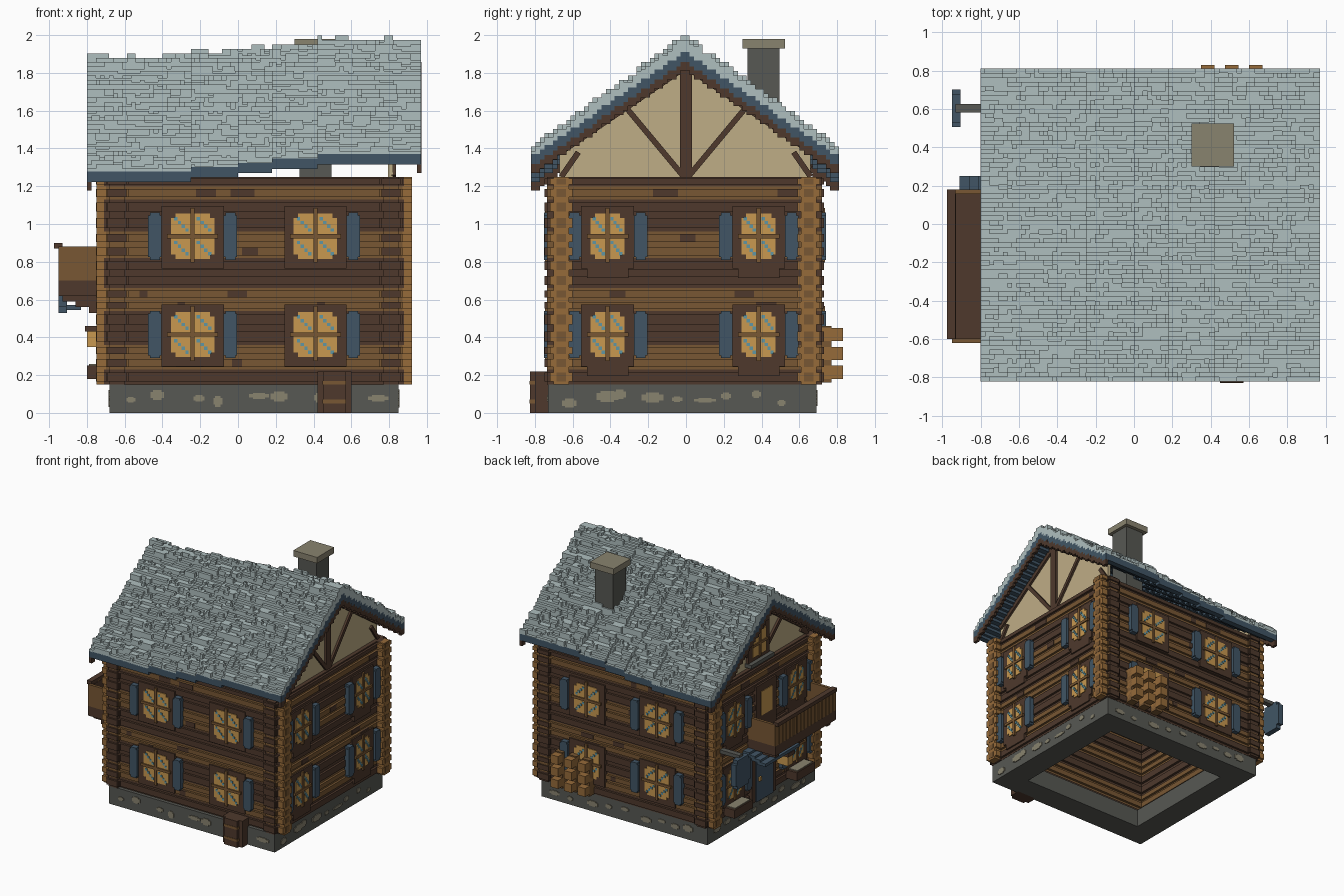
import bpy, bmesh, math, random
from mathutils import Matrix

random.seed(4)
if "Cube" in bpy.data.objects:
    bpy.data.objects.remove(bpy.data.objects["Cube"], do_unlink=True)

V = 0.0235  # block size
COLOURS = {"dark_wood": 0x4E392C, "mid_wood": 0x785733, "log_end": 0x966B3A, "plaster": 0xBFAD86,
           "slate_blue": 0x415565, "glass_amber": 0xC89850, "roof_grey": 0xAFBFBF,
           "pale_stone": 0x89836F, "grey_stone": 0x575853, "glint_blue": 0x5F96A5}


def linear(c):
    c /= 255
    return c / 12.92 if c < 0.04045 else ((c + 0.055) / 1.055) ** 2.4


MATS = {}
for key, h in COLOURS.items():
    m = bpy.data.materials.new(key)
    m.use_nodes = True
    col = [linear(h >> 16), linear(h >> 8 & 255), linear(h & 255), 1]
    m.diffuse_color = col
    m.node_tree.nodes["Principled BSDF"].inputs["Base Color"].default_value = col
    MATS[key] = m

parts = {}


def mesh_for(name, mat):
    return parts.setdefault(name, (bmesh.new(), mat))[0]


def box(name, mat, x0, x1, y0, y1, z0, z1):
    bm = mesh_for(name, mat)
    v = [bm.verts.new((x, y, z)) for x in (x0, x1) for y in (y0, y1) for z in (z0, z1)]
    for f in ((0, 1, 3, 2), (4, 6, 7, 5), (0, 4, 5, 1), (2, 3, 7, 6), (0, 2, 6, 4), (1, 5, 7, 3)):
        bm.faces.new([v[i] for i in f])


# Outer wall planes: (axis of the normal, sign, offset)
WALLS = {"front": ("y", -1, 0.72), "back": ("y", 1, 0.71), "right": ("x", 1, 0.87), "left": ("x", -1, 0.70)}


def wall_box(wall, name, mat, u0, u1, z0, z1, d0, d1):
    """Box on a wall: u along it, d outwards from it."""
    axis, s, o = WALLS[wall]
    a, b = sorted((s * (o + d0), s * (o + d1)))
    if axis == "y":
        box(name, mat, u0, u1, a, b, z0, z1)
    else:
        box(name, mat, a, b, u0, u1, z0, z1)


# Stone foundation ring with pale stones
for x0, x1, y0, y1 in ((-.68, .85, -.73, -.53), (-.68, .85, .49, .69), (-.68, -.48, -.53, .49), (.65, .85, -.53, .49)):
    box("foundation", "grey_stone", x0, x1, y0, y1, 0, .15)
for wall, d, lo, hi in (("front", .01, -.62, .78), ("back", -.02, -.62, .78), ("right", -.02, -.66, .6), ("left", -.02, -.66, .6)):
    for i in range(9):
        u = lo + (hi - lo) * (i + random.uniform(.2, .8)) / 9
        w, z, h = random.uniform(.02, .06), random.uniform(.05, .1), random.uniform(.012, .03)
        wall_box(wall, "foundation_stones", "pale_stone", u - w, u + w, z - h * .6, z + h * .6, d - .01, d + .006)
        wall_box(wall, "foundation_stones", "pale_stone", u - w * .6, u + w * .6, z - h, z + h, d - .01, d + .006)

# Stacked log walls with crossing ends
BANDS = [.15, .23, .30, .36, .45, .54, .60, .66, .74, .82, .89, .96, 1.05, 1.13, 1.20, 1.25]
LIGHT = (1, 2, 5, 6, 9, 10, 13)
for i, (z0, z1) in enumerate(zip(BANDS, BANDS[1:])):
    mat = "mid_wood" if i in LIGHT else "dark_wood"
    q = (z1 - z0) * .2
    for wall in WALLS:
        along_x = wall in ("front", "back")
        lo, hi = (-.71, .88) if along_x else (-.735, .72)
        name = wall + "_logs_" + mat
        wall_box(wall, name, mat, lo, hi, z0, z1, -.10, -.018)
        wall_box(wall, name, mat, lo, hi, z0 + q, z1 - q, -.12, 0)
        if along_x:
            for e0, e1, face in ((-.75, -.70, -.752), (.87, .92, .922)):
                wall_box(wall, "log_ends", "log_end", e0, e1, z0, z1, -.10, -.018)
                wall_box(wall, "log_ends", "log_end", e0, e1, z0 + q, z1 - q, -.12, 0)
                a, b = sorted((face, face * .995))
                wall_box(wall, "log_end_rings", "mid_wood", a, b, z0 + q, z1 - q, -.085, -.035)
        else:
            for e in (-.75, .71):
                wall_box(wall, "side_log_tips", "dark_wood", e, e + .02, z0 + q, z1 - q, -.11, -.01)
        # Knots and worn patches
        if i in LIGHT:
            for k in range(2):
                u = random.uniform(-.55, .5)
                wall_box(wall, "log_patches", "dark_wood", u, u + random.uniform(.04, .16), z0 + q, z1 - q, -.01, .004)


# Windows with frame, cross bars, glints and shutters
def window(wall, u, z, w, shutters=(-1, 1), sill=True):
    hw, hh = w / 2, .12
    wall_box(wall, "window_frames", "dark_wood", u - hw - .05, u + hw + .05, z - hh - .05, z + hh + .04, -.02, .012)
    if sill:
        wall_box(wall, "window_frames", "dark_wood", u - hw - .02, u + hw + .02, z - hh - .1, z - hh - .05, -.02, .012)
    wall_box(wall, "window_glass", "glass_amber", u - hw, u + hw, z - hh + V, z + hh - V, 0, .018)
    wall_box(wall, "window_glass", "glass_amber", u - hw + V, u + hw - V, z - hh, z + hh, 0, .018)
    wall_box(wall, "window_bars", "mid_wood", u - .011, u + .011, z - hh - .02, z + hh + .03, 0, .027)
    wall_box(wall, "window_bars", "mid_wood", u - hw - .02, u + hw + .02, z - .011, z + .011, 0, .027)
    for su in (-1, 1):
        for sz in (-1, 1):
            for t in (-.03, -.01, .01, .03):
                cu, cz = u + su * hw * .52 + t * w / .23, z + sz * .063 - t
                wall_box(wall, "window_glints", "glint_blue", cu - .009, cu + .009, cz - .009, cz + .009, 0, .022)
    for s in shutters:
        c = u + s * (hw + .085)
        wall_box(wall, "shutters", "slate_blue", c - .036, c + .036, z - .11, z + .11, -.01, .032)
        wall_box(wall, "shutters", "slate_blue", c - .026, c + .026, z - .125, z + .125, -.01, .032)


for z in (.415, .935):
    for wall in ("front", "back"):
        window(wall, -.24, z, .23, sill=False)
        window(wall, .41, z, .23, (1,), sill=False)
    window("right", -.415, z, .18)
    window("right", .385, z, .18)
    window("left", .38, z, .18)
    window("left", -.44, z, .18)

# Roof: stepped under-layer in tilting sections, barge boards and shingles
SECTIONS = [(-.80, -.25, -4), (-.25, 0, -3), (0, .18, -2), (.18, .42, -1), (.42, .97, 0)]
ROWS = 70
DY = 1.63 / ROWS
for r in range(ROWS):
    y0 = -.82 + r * DY
    y1 = y0 + DY
    d = abs((y0 + y1) / 2 + .005)
    under = round((1.86 - .69 * d) / V) * V
    top = round((1.985 - .735 * d) / V) * V
    for x0, x1, step in SECTIONS:
        o = step * V
        box("roof_boards", "slate_blue", x0, x1, y0, y1, under + o, under + o + .055)
        x = x0
        while x < x1 - .001:
            e = min(x1, x + random.choice((1, 1, 2, 2, 3, 4)) * V)
            if x1 - e < V * .6:
                e = x1
            z = min(2.0, top + o + random.choice((-.5, 0, 0, 1)) * V)
            box("roof_shingles", "roof_grey", x, e, y0, y1, under + o + .05, z)
            x = e
    for x0, o in ((.947, 0), (-.80, -4 * V)):
        box("barge_boards", "dark_wood", x0, x0 + V, y0, y1, under + o - .045, under + o + .002)


# Plastered gables with timber framing
def strut(x, y0, z0, y1, z1, w=.03):
    length = math.hypot(y1 - y0, z1 - z0)
    mat = (Matrix.Translation((x, (y0 + y1) / 2, (z0 + z1) / 2))
           @ Matrix.Rotation(math.atan2(z1 - z0, y1 - y0), 4, "X") @ Matrix.Diagonal((.025, length, w, 1)))
    bmesh.ops.create_cube(mesh_for("gable_beams", "dark_wood"), size=1, matrix=mat)


for x0, x1, o, bx in ((.795, .82, 0, .825), (-.65, -.625, -4 * V, -.655)):
    bm = mesh_for("gable_panels", "plaster")
    outline = [(-.67, 1.24), (.66, 1.24), (.66, 1.42 + o), (-.005, 1.87 + o), (-.67, 1.42 + o)]
    rings = [[bm.verts.new((x, y, z)) for y, z in outline] for x in (x0, x1)]
    bm.faces.new(rings[0][::-1])
    bm.faces.new(rings[1])
    for i in range(5):
        j = (i + 1) % 5
        bm.faces.new((rings[0][i], rings[0][j], rings[1][j], rings[1][i]))
    strut(bx, 0, 1.25, 0, 1.84 + o, .065)
    for s in (-1, 1):
        strut(bx, s * .02, 1.26, s * .32, 1.62 + o)
        strut(bx, s * .66, 1.25, s * .57, 1.38 + o * .7)
        strut(bx, s * .66, 1.385 + o, 0, 1.835 + o, .035)

# Attic window on the left gable
box("attic_frame", "dark_wood", -.675, -.64, -.14, .14, 1.27, 1.57)
box("attic_glass", "glass_amber", -.682, -.65, -.09, .09, 1.33, 1.53)
box("attic_bars", "mid_wood", -.69, -.65, -.011, .011, 1.32, 1.54)
box("attic_bars", "mid_wood", -.69, -.65, -.10, .10, 1.42, 1.44)
box("attic_sill", "grey_stone", -.71, -.64, -.15, .15, 1.27, 1.30)

# Chimney
box("chimney_shaft", "grey_stone", .325, .495, .325, .495, 1.25, 1.94)
box("chimney_cap", "pale_stone", .30, .52, .30, .525, 1.93, 1.98)

# Balcony with balusters and stepped brackets
box("balcony_floor", "dark_wood", -.95, -.69, -.62, .18, .62, .70)
box("balcony_rail", "dark_wood", -.975, -.93, -.60, .18, .87, .90)
for y in (-.62, .157):
    box("balcony_ends", "mid_wood", -.95, -.69, y, y + V, .70, .88)
for i in range(17):
    y = -.62 + i * .047
    box("balcony_balusters", "mid_wood", -.95, -.93, y, y + .038, .70, .88)
box("balcony_backing", "dark_wood", -.938, -.928, -.61, .17, .70, .87)
for y in (-.58, -.22, .10):
    for k in range(3):
        box("balcony_brackets", "dark_wood", -.93 + k * .07, -.69, y, y + .05, .59 - k * .03, .625 - k * .03)
wall_box("left", "balcony_door", "dark_wood", -.17, .09, .70, 1.10, -.02, .015)
wall_box("left", "balcony_door_glass", "glass_amber", -.11, .03, .84, 1.04, 0, .02)

# Entrance: door, canopy, lantern, planters
wall_box("left", "door_frame", "dark_wood", -.16, .16, .15, .58, -.02, .02)
wall_box("left", "door", "slate_blue", -.11, .11, .15, .53, 0, .03)
wall_box("left", "door_knob", "glass_amber", .06, .09, .32, .35, 0, .045)
for k in range(4):
    wall_box("left", "door_canopy", "slate_blue", -.2, .25, .60 - k * .018, .625 - k * .018, k * .05 - .02, k * .05 + .06)
wall_box("left", "lantern", "glass_amber", -.27, -.2, .35, .43, 0, .10)
wall_box("left", "lantern_cap", "dark_wood", -.28, -.19, .43, .46, 0, .11)
for y in (.38, -.44):
    wall_box("left", "planters", "dark_wood", y - .12, y + .12, .18, .25, 0, .10)
    wall_box("left", "planter_tops", "pale_stone", y - .10, y + .10, .25, .258, 0, .09)

# Hanging sign
box("sign_arm", "grey_stone", -.93, -.69, .58, .625, .76, .79)
box("sign_board", "slate_blue", -.95, -.905, .505, .70, .56, .74)
box("sign_board", "slate_blue", -.95, -.905, .53, .675, .53, .77)

# Firewood stacks behind
for x in (.35, .475, .60):
    for z in (.18, .28, .38):
        box("firewood", "log_end", x, x + .07, .70, .83, z, z + .07)
    box("firewood_backing", "mid_wood", x, x + .07, .70, .77, .16, .46)

# Barrel in front
box("barrel", "dark_wood", .42, .60, -.80, -.71, .0, .22)
box("barrel", "dark_wood", .45, .57, -.825, -.71, .0, .22)
box("barrel_bands", "mid_wood", .448, .572, -.828, -.72, .05, .07)
box("barrel_bands", "mid_wood", .448, .572, -.828, -.72, .15, .17)

# Turn every part into an object
for name, (bm, mat) in parts.items():
    bmesh.ops.recalc_face_normals(bm, faces=bm.faces)
    me = bpy.data.meshes.new(name)
    bm.to_mesh(me)
    bm.free()
    me.materials.append(MATS[mat])
    bpy.context.scene.collection.objects.link(bpy.data.objects.new(name, me))
